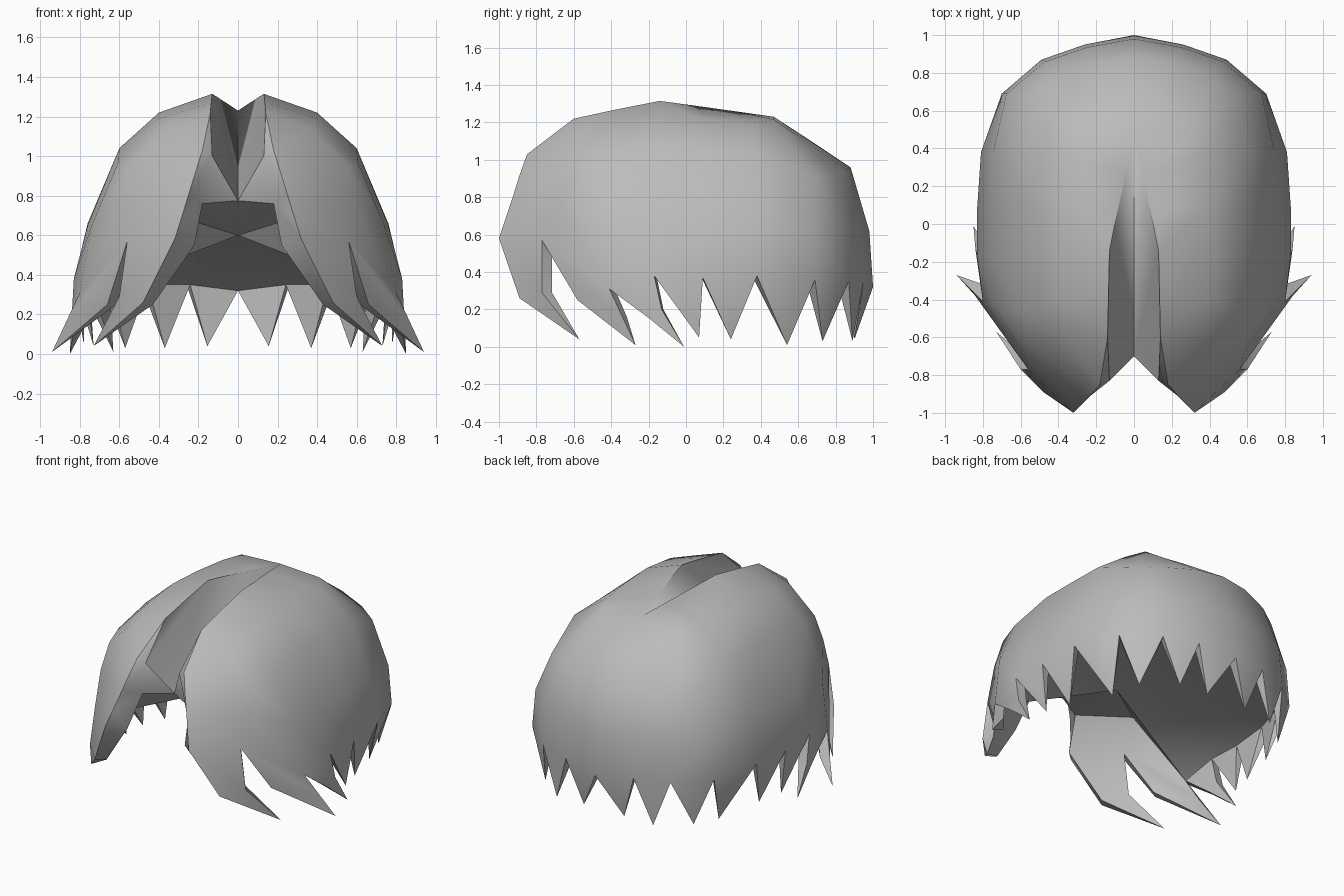
import bpy, bmesh, math
from mathutils import Vector as V

cube = bpy.data.objects.get("Cube")
if cube:
    bpy.data.objects.remove(cube, do_unlink=True)

bm = bmesh.new()
verts = {}


def vert(p):
    key = tuple(round(c, 4) + 0.0 for c in p)
    if key not in verts:
        verts[key] = bm.verts.new(key)
    return verts[key]


def face(*pts):
    """Add a face and its mirror image, dropping repeated corners."""
    for side in (1, -1):
        loop = []
        for p in pts:
            v = vert((p[0] * side, p[1], p[2]))
            if v not in loop:
                loop.append(v)
        if len(loop) > 2 and not bm.faces.get(loop):
            bm.faces.new(loop)


def inner(p):
    return V((p[0] * 0.93, p[1] * 0.93, p[2]))


def lock(left, right, tip, left_in=None):
    """Pointed lock of hair: outer skin, inner skin and two side edges."""
    left, right, tip = [V(p) for p in left], [V(p) for p in right], V(tip)
    left_in = left_in or [inner(p) for p in left]
    right_in = [inner(p) for p in right]
    for a, b in ((left, right), (left_in, right_in), (left, left_in), (right, right_in)):
        for i in range(len(a) - 1):
            face(a[i], b[i], b[i + 1], a[i + 1])
        face(a[-1], b[-1], tip)


# Parting edge and hem notches, from front to back
apex = (0, 0.47, 1.23)
top = [(0.18, -0.85, 1.03), (0.14, -0.60, 1.22), (0.135, -0.37, 1.27), (0.13, -0.14, 1.315),
       (0.09, 0.06, 1.288), (0.045, 0.26, 1.26), apex, apex, apex, apex]
hem = [(0.32, -1.0, 0.58), (0.56, -0.77, 0.57), (0.80, -0.41, 0.31), (0.83, -0.17, 0.38),
       (0.83, 0.09, 0.37), (0.81, 0.38, 0.38), (0.70, 0.69, 0.36), (0.49, 0.87, 0.35),
       (0.26, 0.95, 0.35), (0, 1.0, 0.32)]
top, hem = [V(p) for p in top], [V(p) for p in hem]

# Outer shell: each column falls from the parting to the hem through three points
bulge = [
    [(0.215, -0.89, 0.918), (0.25, -0.925, 0.805), (0.285, -0.963, 0.69)],
    [(0.37, -0.61, 1.135), (0.55, -0.63, 0.955), (0.58, -0.68, 0.78)],
    [(0.40, -0.40, 1.19), (0.605, -0.45, 0.97), (0.74, -0.44, 0.65)],
    [(0.40, -0.14, 1.22), (0.60, -0.15, 1.04), (0.76, -0.16, 0.65)],
    [(0.39, 0.10, 1.215), (0.60, 0.10, 1.04), (0.76, 0.09, 0.66)],
    [(0.37, 0.36, 1.20), (0.60, 0.37, 1.035), (0.745, 0.38, 0.68)],
    [(0.30, 0.47, 1.215), (0.55, 0.69, 0.905), (0.675, 0.69, 0.62)],
    [(0.24, 0.59, 1.135), (0.40, 0.79, 0.92), (0.47, 0.86, 0.62)],
    [(0.13, 0.64, 1.115), (0.20, 0.855, 0.95), (0.25, 0.935, 0.62)],
    [(0, 0.67, 1.10), (0, 0.88, 0.96), (0, 0.98, 0.62)]]
columns = [[t] + [V(p) for p in mid] + [h] for t, mid, h in zip(top, bulge, hem)]
for a, b in zip(columns, columns[1:]):
    for i in range(4):
        face(a[i], a[i + 1], b[i + 1], b[i])

# Parting groove
lip, groove_end = V((0.13, -0.83, 1.0)), V((0, -0.70, 0.775))
face(apex, top[5], top[4], top[3])
face(apex, top[3], groove_end)
face(top[3], lip, groove_end)
face(top[3], top[2], top[1], lip)
face(top[1], top[0], lip)

# Thick front edge of the fringe
fringe_a, fringe_b = V((0.18, -0.79, 0.76)), V((0.22, -0.90, 0.55))
front = columns[0]
face(lip, fringe_a, groove_end)
face(front[0], front[1], front[2], lip)
face(front[2], fringe_a, lip)
face(front[2], front[3], front[4], fringe_b, fringe_a)

# Inner ceiling, dropping to the inside of the fringe
crown, temple = V((0, -0.17, 0.60)), V((0.46, -0.56, 0.745))
hem_in = [inner(p) for p in hem]
face(groove_end, fringe_a, crown)
face(fringe_a, temple, crown)
face(temple, hem_in[2], crown)
face(fringe_a, fringe_b, hem_in[1], temple)
face(temple, hem_in[1], hem_in[2])
for a, b in zip(hem_in[2:], hem_in[3:]):
    face(a, b, crown)

# Three long front locks
lock([hem[0], (0.48, -0.89, 0.26)], [hem[1], (0.60, -0.77, 0.29)], (0.73, -0.57, 0.04),
     [fringe_b, V((0.43, -0.83, 0.25))])
lock([hem[1], (0.66, -0.58, 0.25)], [hem[2], (0.87, -0.34, 0.16)], (0.94, -0.27, 0.01))
lock([hem[2], (0.825, -0.20, 0.155)], [hem[3], (0.84, -0.13, 0.20)], (0.85, -0.01, 0.0))

# Short spikes round the sides and back
tips = [(0.78, 0.07, 0.05), (0.73, 0.24, 0.04), (0.63, 0.54, 0.01),
        (0.57, 0.73, 0.03), (0.37, 0.89, 0.03), (0.155, 0.90, 0.04)]
for i, tip in enumerate(tips):
    lock([hem[i + 3]], [hem[i + 4]], tip)

bmesh.ops.recalc_face_normals(bm, faces=bm.faces)
mesh = bpy.data.meshes.new("hair")
bm.to_mesh(mesh)
bm.free()
hair = bpy.data.objects.new("hair", mesh)
bpy.context.scene.collection.objects.link(hair)

# Plain grey material
grey = bpy.data.materials.new("hair grey")
grey.use_nodes = True
colour = (0.5, 0.5, 0.5, 1)
grey.diffuse_color = colour
shader = grey.node_tree.nodes["Principled BSDF"]
shader.inputs["Base Color"].default_value = colour
shader.inputs["Roughness"].default_value = 0.8
mesh.materials.append(grey)

bpy.ops.object.select_all(action='DESELECT')
hair.select_set(True)
bpy.context.view_layer.objects.active = hair
bpy.ops.object.shade_smooth_by_angle(angle=math.radians(42))
